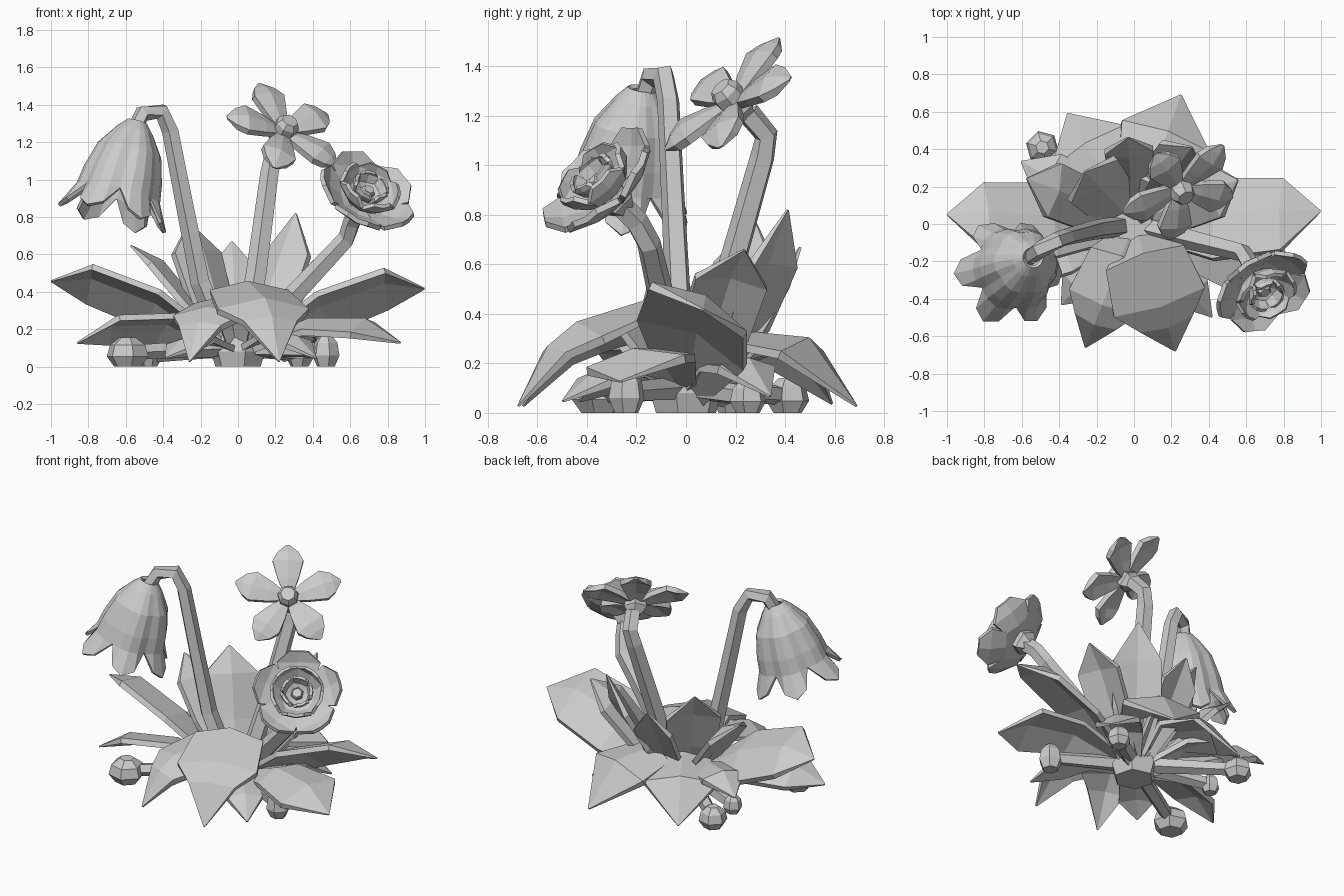
import bpy, math
from mathutils import Vector, Matrix

if "Cube" in bpy.data.objects:
    bpy.data.objects.remove(bpy.data.objects["Cube"])

mat = bpy.data.materials.new("pale_grey")
mat.diffuse_color = (0.6, 0.6, 0.6, 1)
mat.use_nodes = True
mat.node_tree.nodes["Principled BSDF"].inputs["Base Color"].default_value = mat.diffuse_color
Z = Vector((0, 0, 1))


def loft(name, rings, caps=True):
    """Join equal rings of points into one flat-shaded mesh."""
    n = len(rings[0])
    verts = [p for r in rings for p in r]
    faces = []
    for i in range(len(rings) - 1):
        for j in range(n):
            k = (j + 1) % n
            faces.append((i * n + j, i * n + k, (i + 1) * n + k, (i + 1) * n + j))
    if caps:
        faces.append(tuple(reversed(range(n))))
        faces.append(tuple(range(len(verts) - n, len(verts))))
    me = bpy.data.meshes.new(name)
    me.from_pydata(verts, [], faces)
    me.materials.append(mat)
    ob = bpy.data.objects.new(name, me)
    bpy.context.collection.objects.link(ob)
    return ob


def leaf(name, az, prof, roll=0, thick=0.035, fold=0.25, m=Matrix()):
    """Folded blade growing outwards; prof lists (radius, height, half width)."""
    a, q = math.radians(az), math.radians(roll)
    out = Vector((math.cos(a), math.sin(a), 0))
    side = Vector((-math.sin(a), math.cos(a), 0))
    rings = []
    for i, (r, z, w) in enumerate(prof):
        p0, p1 = prof[max(i - 1, 0)], prof[min(i + 1, len(prof) - 1)]
        t = Vector((p1[0] - p0[0], p1[1] - p0[1])).normalized()
        n0 = Z * t.x - out * t.y
        s = side * math.cos(q) + n0 * math.sin(q)
        n = n0 * math.cos(q) - side * math.sin(q)
        w = max(w, 0.004)
        th = n * (thick if w > 0.01 else 0.008)
        c = out * r + Z * z
        top = [c - s * w, c + n * fold * w, c + s * w]
        rings.append([m @ p for p in top + [p - th for p in reversed(top)]])
    return loft(name, rings)


def tube(name, pts, radii, n=5):
    """Faceted tube along a path."""
    pts = [Vector(p) for p in pts]
    rings, u = [], None
    for i, p in enumerate(pts):
        t = (pts[min(i + 1, len(pts) - 1)] - pts[max(i - 1, 0)]).normalized()
        if u is None:
            u = t.orthogonal()
        u = (u - t * u.dot(t)).normalized()
        v = t.cross(u)
        rings.append([p + (u * math.cos(2 * math.pi * j / n) + v * math.sin(2 * math.pi * j / n)) * radii[i]
                      for j in range(n)])
    return loft(name, rings)


def frame(pos, normal):
    """Matrix with local z along normal and local x level."""
    z = Vector(normal).normalized()
    x = Vector((-z.y, z.x, 0)).normalized()
    y = z.cross(x)
    return Matrix.Translation(pos) @ Matrix((x, y, z)).transposed().to_4x4()


# Large leaves
leaf("front_leaf", -72, [(.05, .1, .08), (.19, .41, .22), (.44, .31, .255), (.56, .245, .15), (.715, .03, 0)])
leaf("front_left_leaf", -111.5, [(.05, .1, .07), (.2, .34, .17), (.45, .275, .195), (.56, .22, .12), (.71, .03, 0)])
leaf("back_right_leaf", 70, [(.05, .1, .07), (.25, .29, .18), (.5, .25, .25), (.735, .03, 0)])
leaf("back_left_leaf", 121, [(.05, .1, .07), (.22, .28, .17), (.48, .24, .23), (.69, .04, 0)])
leaf("left_leaf", 177, [(.05, .08, .08), (.45, .32, .22), (.79, .455, .205), (1, .46, 0)], roll=28)
leaf("right_leaf", 4, [(.05, .08, .08), (.45, .3, .24), (.79, .43, .215), (1, .42, 0)], roll=-28)

# Low leaves
leaf("left_front_leaf", 197, [(.05, .08, .06), (.4, .22, .16), (.7, .21, .16), (.9, .13, 0)], roll=25)
leaf("right_front_leaf", -17, [(.05, .1, .06), (.4, .22, .16), (.7, .21, .21), (.91, .13, 0)], roll=7)
leaf("low_front_right_leaf", -50, [(.05, .1, .06), (.3, .18, .1), (.48, .14, .11), (.65, .05, 0)])
leaf("low_front_left_leaf", 228, [(.05, .1, .06), (.3, .16, .1), (.45, .12, .11), (.58, .05, 0)])
leaf("low_back_right_leaf", 36, [(.05, .1, .06), (.25, .2, .12), (.42, .19, .14), (.58, .07, 0)])
leaf("low_back_left_leaf", 151, [(.05, .1, .06), (.3, .25, .13), (.52, .28, .14), (.69, .2, 0)])

# Upright leaves
leaf("tall_leaf", 53, [(.05, .1, .07), (.28, .35, .15), (.42, .6, .15), (.51, .82, 0)])
leaf("right_upright_leaf", 23, [(.05, .1, .07), (.28, .32, .14), (.46, .54, .15), (.6, .66, 0)], roll=-12)
leaf("left_upright_leaf", 157, [(.05, .1, .07), (.28, .34, .14), (.46, .54, .15), (.62, .65, 0)], roll=12)
leaf("back_upright_leaf", 94, [(.05, .1, .07), (.26, .32, .12), (.38, .52, .13), (.46, .67, 0)])
leaf("back_left_upright_leaf", 133, [(.05, .1, .07), (.2, .35, .15), (.31, .61, .17), (.38, .77, 0)])

# Crown and ground buds on short stalks
tube("crown", [(0, 0, 0), (0, 0, .08), (0, 0, .2)], [.125, .15, .11], 6)
for i, (x, y, r, h) in enumerate([(-.59, -.35, .115, .155), (.47, -.24, .075, .17), (-.49, .41, .09, .14),
                                  (-.47, .17, .06, .12), (.33, .25, .075, .13)]):
    tube("bud_%d" % i, [(x, y, 0), (x, y, h * .35), (x, y, h * .75), (x, y, h)],
         [r * .65, r, r * .85, r * .4], 6)
    tube("bud_stalk_%d" % i, [(x, y, h * .5), (x * .15, y * .15, .1)], [.04, .05], 5)

# Hanging bell flower
tube("bell_stem", [(-.05, -.01, .1), (-.2, -.03, .45), (-.28, -.05, .85), (-.36, -.07, 1.26), (-.41, -.09, 1.365),
                   (-.51, -.14, 1.355), (-.55, -.17, 1.27)], [.06, .055, .05, .047, .047, .047, .045])
m = frame((-.54, -.18, 1.31), (-.13, -.08, -.5))
rings = []
for d, r, dd, dr in [(0, .055, 0, 0), (.05, .095, 0, .005), (.16, .16, 0, .015), (.3, .195, 0, .02),
                     (.4, .21, 0, .02), (.4, .2, .14, .1)]:
    rings.append([])
    for j in range(24):
        k = (1, .75, .0, .75)[j % 4]  # six pointed lobes
        a, rr = math.pi * j / 12, r + dr * k
        rings[-1].append(m @ Vector((rr * math.cos(a), rr * math.sin(a), d + dd * k)))
bell = loft("bell_petals", rings, caps=False)
sol = bell.modifiers.new("thickness", 'SOLIDIFY')
sol.thickness = .02
tube("bell_core", [m @ Vector((0, 0, .02)), m @ Vector((0, 0, .3))], [.03, .04], 5)

# Open star flower
tube("star_stem", [(.03, .03, .1), (.1, .16, .5), (.17, .31, 1.03), (.19, .325, 1.12), (.22, .25, 1.21)],
     [.06, .058, .052, .05, .05])
m = frame((.255, .175, 1.275), (.39, -.61, .69))
for i in range(5):
    leaf("star_petal_%d" % i, 92 + 72 * i, [(.02, -.02, .025), (.12, .0, .065), (.23, .015, .095), (.29, .005, .065),
                                             (.34, -.01, .01)], thick=.035, fold=.2, m=m)
tube("star_center", [m @ Vector((0, 0, z)) for z in (-.02, .03, .06)], [.065, .065, .045], 7)
tube("star_calyx", [m @ Vector((0, 0, z)) for z in (-.12, -.07, -.02)], [.04, .075, .06], 5)

# Layered cup flower
tube("cup_stem", [(.06, -.02, .12), (.3, -.08, .38), (.58, -.15, .68), (.61, -.2, .77), (.64, -.26, .83)],
     [.06, .058, .05, .05, .05])
m = frame((.685, -.34, .92), (.38, -.62, .64))
for i in range(5):
    leaf("outer_petal_%d" % i, 90 + 72 * i, [(.02, -.05, .03), (.12, -.03, .1), (.2, .015, .135), (.26, .055, .06)],
         thick=.025, fold=-.15, m=m)
    leaf("inner_petal_%d" % i, 54 + 72 * i, [(.02, -.03, .03), (.09, .0, .075), (.125, .05, .095), (.14, .09, .05)],
         thick=.02, fold=-.2, m=m)
    leaf("heart_petal_%d" % i, 75 + 72 * i, [(.02, 0, .02), (.06, .03, .045), (.075, .07, .05), (.075, .085, .03)],
         thick=.018, fold=-.2, m=m)
tube("cup_center", [m @ Vector((0, 0, z)) for z in (-.02, .03, .045)], [.035, .04, .03], 6)
tube("cup_calyx", [m @ Vector((0, 0, z)) for z in (-.15, -.1, -.03)], [.045, .085, .08], 5)
